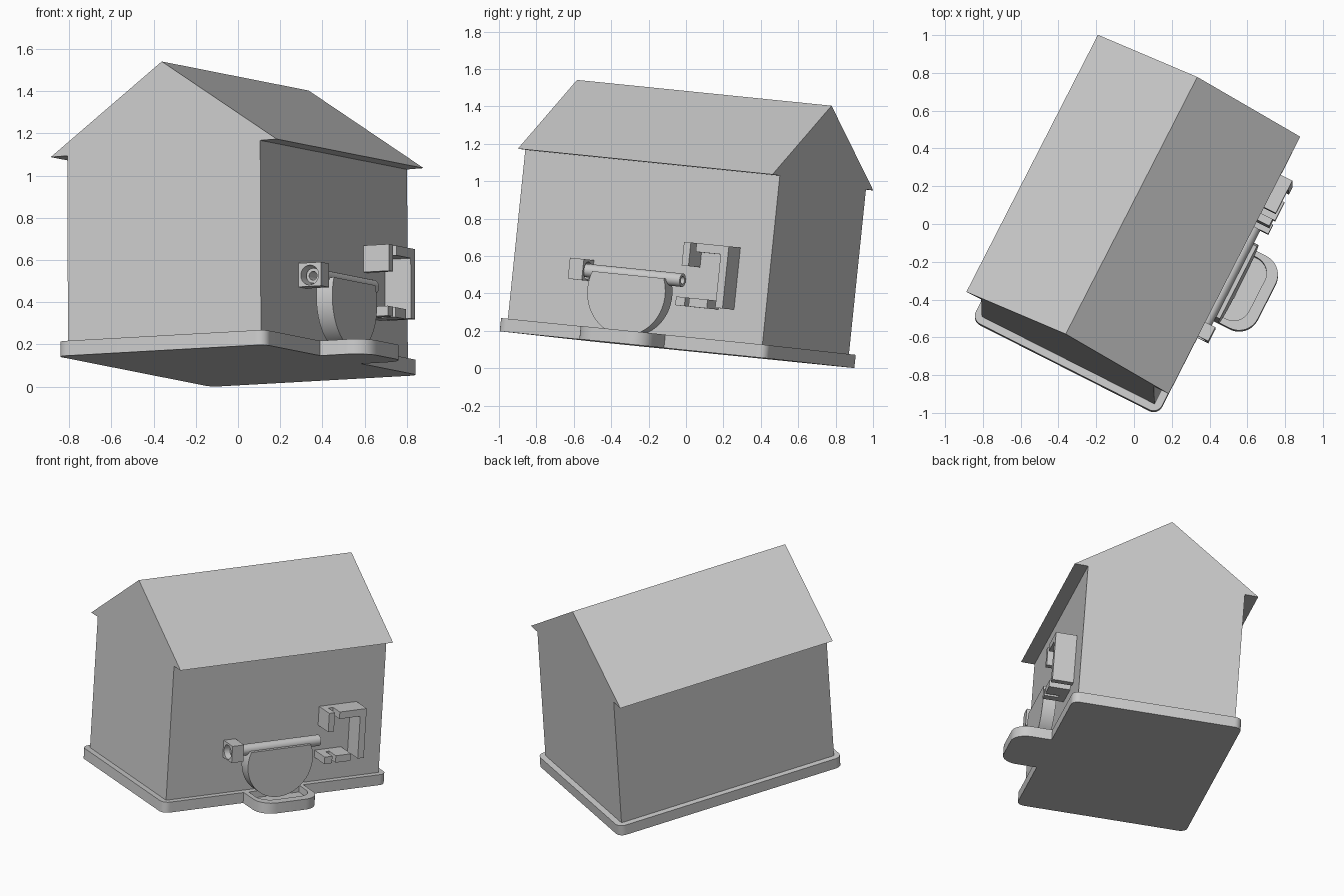
import bpy, bmesh, math
from mathutils import Matrix, Vector

cube = bpy.data.objects.get("Cube")
if cube:
    bpy.data.objects.remove(cube, do_unlink=True)

# One plain grey for everything
grey = bpy.data.materials.new("plain grey")
grey.use_nodes = True
GREY = (0.6, 0.6, 0.6, 1)
grey.diffuse_color = GREY
grey.node_tree.nodes["Principled BSDF"].inputs["Base Color"].default_value = GREY


def frame(along, up, origin):
    """House frame: x across, y from front to back, z up the walls."""
    u = Vector(along).normalized()
    w = u.cross(Vector(up)).normalized()
    v = w.cross(u)
    m = Matrix((w, u, v)).transposed().to_4x4()
    m.translation = origin
    return m


ORIGIN = (-0.352, -0.629, 1.131)
RIDGE = (0.697, 1.362, -0.138)
HOUSE = frame(RIDGE, (-0.005, 0.1, 0.995), ORIGIN)
ROOF = frame(RIDGE, (-0.025, 0.108, 0.993), ORIGIN)
LENGTH = 1.535
WALL = 0.513      # half width of the walls
FLOOR, GROUND = -0.897, -0.968


def prism(name, points, axis, lo, hi, matrix=HOUSE):
    """Extrude a 2D outline along axis x, y or z from lo to hi."""
    def place(p, t):
        return {"x": (t, p[0], p[1]), "y": (p[0], t, p[1]), "z": (p[0], p[1], t)}[axis]
    bm = bmesh.new()
    face = bm.faces.new([bm.verts.new(place(p, lo)) for p in points])
    new = bmesh.ops.extrude_face_region(bm, geom=[face])["geom"]
    move = Vector(place((0, 0), hi - lo))
    bmesh.ops.translate(bm, vec=move, verts=[g for g in new if isinstance(g, bmesh.types.BMVert)])
    bmesh.ops.recalc_face_normals(bm, faces=bm.faces[:])
    mesh = bpy.data.meshes.new(name)
    bm.to_mesh(mesh)
    bm.free()
    mesh.materials.append(grey)
    ob = bpy.data.objects.new(name, mesh)
    bpy.context.collection.objects.link(ob)
    ob.matrix_world = matrix
    return ob


def rect(x0, x1, y0, y1):
    return [(x0, y0), (x1, y0), (x1, y1), (x0, y1)]


def arc(cx, cy, r, start, end, n):
    angles = [math.radians(start + (end - start) * i / n) for i in range(n + 1)]
    return [(cx + r * math.cos(t), cy + r * math.sin(t)) for t in angles]


def circle(cx, cy, r, n=32):
    return arc(cx, cy, r, 0, 360, n)[:-1]


def rounded(x0, x1, y0, y1, r, left=True):
    """Rounded rectangle; the left corners can stay square."""
    pts = arc(x1 - r, y0 + r, r, -90, 0, 8) + arc(x1 - r, y1 - r, r, 0, 90, 8)
    if left:
        return pts + arc(x0 + r, y1 - r, r, 90, 180, 8) + arc(x0 + r, y0 + r, r, 180, 270, 8)
    return pts + [(x0, y1), (x0, y0)]


def box(name, x, y, z):
    return prism(name, rect(*x, *y), "z", *z)


def activate(ob):
    bpy.ops.object.select_all(action="DESELECT")
    ob.select_set(True)
    bpy.context.view_layer.objects.active = ob


def boolean(ob, other, operation="DIFFERENCE"):
    mod = ob.modifiers.new("boolean", "BOOLEAN")
    mod.operation, mod.object, mod.solver = operation, other, "EXACT"
    activate(ob)
    bpy.ops.object.modifier_apply(modifier=mod.name)
    bpy.data.objects.remove(other, do_unlink=True)


def smooth(ob):
    activate(ob)
    bpy.ops.object.shade_smooth_by_angle(angle=math.radians(30))


# House body and gabled roof
box("walls", (-WALL, WALL), (0, LENGTH), (FLOOR - 0.01, 0.011))
prism("roof", [(-0.601, 0), (0.601, 0), (0, 0.413)], "y", 0, LENGTH, ROOF)

# Base plate with a rounded tray at the side
lip = 0.04
base = prism("base", rounded(-WALL - lip, WALL + lip, -lip, LENGTH + lip, 0.05), "z", GROUND, FLOOR)
tray = prism("tray", rounded(0.4, 0.795, 0.54, 0.97, 0.11, False), "z", GROUND, FLOOR)
boolean(base, tray, "UNION")
recess = prism("recess", rounded(0.555, 0.735, 0.575, 0.94, 0.09, False), "z", FLOOR - 0.045, FLOOR + 0.1)
boolean(base, recess)
smooth(base)

# Hinge block with a round socket
AX, AZ = 0.573, -0.598
hinge = box("hinge_block", (WALL - 0.005, 0.633), (0.394, 0.478), (-0.652, -0.539))
boolean(hinge, prism("socket", circle(AX, AZ, 0.047), "y", 0.3, 0.6))
smooth(hinge)

# Hollow rod running along the wall
rod = prism("rod", circle(AX, AZ, 0.036), "y", 0.43, 1.05)
boolean(rod, prism("bore", circle(AX, AZ, 0.021), "y", 0.3, 1.2))
smooth(rod)

# Round flap hanging from the rod into the tray
flap = prism("flap", arc(0.75, -0.69, 0.234, 157, 383, 40), "x", 0.546, 0.631)
smooth(flap)

# C-shaped keeper: post, slotted upper arm, slotted lower arm
OUT = 0.65
IN = WALL - 0.005
box("keeper_post", (IN, OUT), (1.3, 1.344), (-0.727, -0.393))
box("keeper_upper_arm", (IN, OUT), (1.15, 1.32), (-0.44, -0.393))
box("keeper_upper_link", (IN, 0.56), (1.1, 1.16), (-0.44, -0.393))
box("keeper_upper_stop", (IN, OUT), (1.074, 1.115), (-0.52, -0.393))
box("keeper_lower_arm", (IN, OUT), (1.14, 1.25), (-0.735, -0.688))
box("keeper_lower_link", (IN, 0.56), (1.1, 1.15), (-0.735, -0.688))
box("keeper_lower_stop", (IN, OUT), (1.06, 1.115), (-0.735, -0.688))
